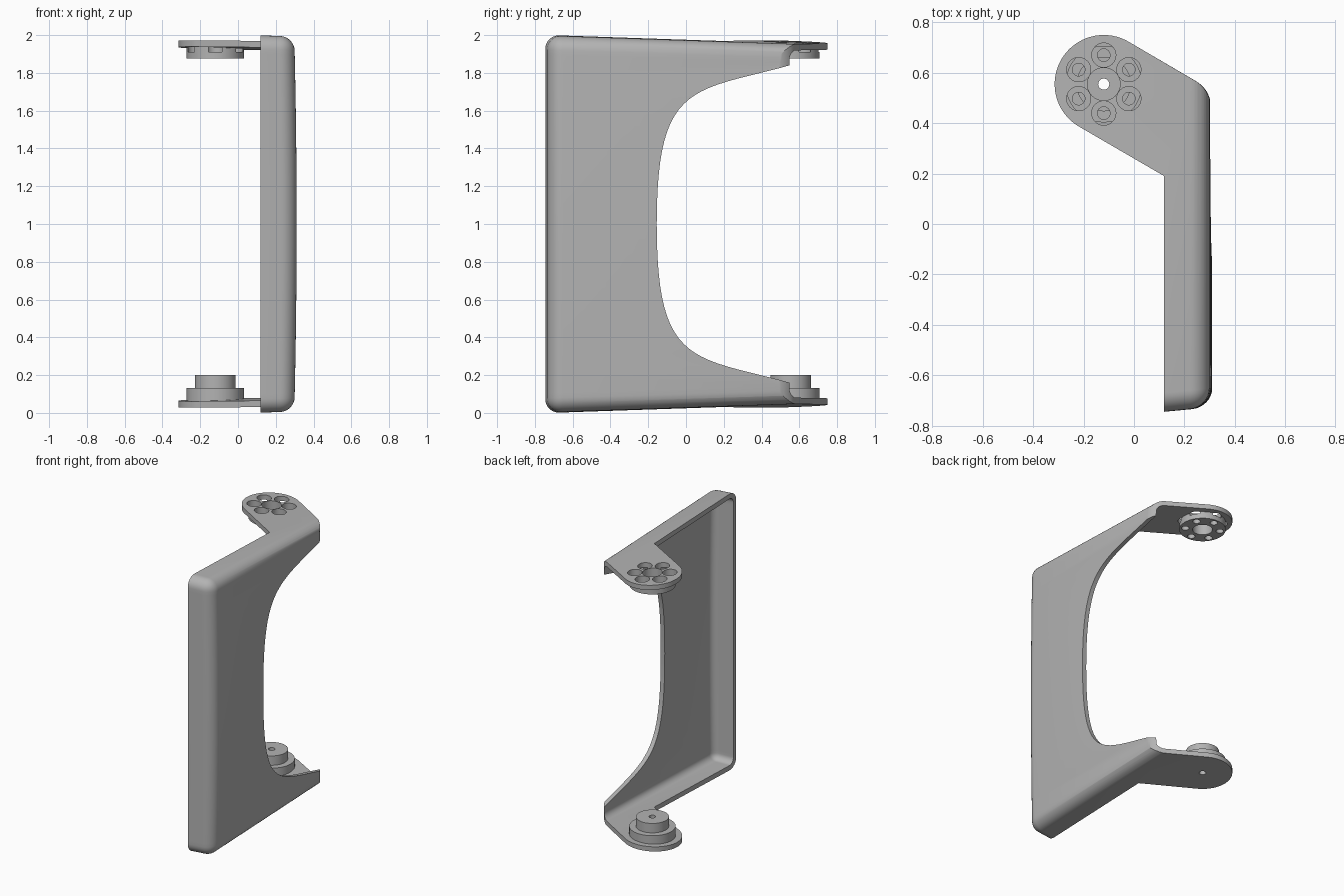
import bpy, bmesh
from math import sin, cos, pi, radians
from mathutils import Vector
from mathutils.geometry import interpolate_bezier

cube = bpy.data.objects.get("Cube")
if cube:
    bpy.data.objects.remove(cube, do_unlink=True)

grey = bpy.data.materials.new("satin_grey")
grey.use_nodes = True
colour = (0.45, 0.45, 0.45, 1)
grey.diffuse_color = colour
grey.node_tree.nodes["Principled BSDF"].inputs["Base Color"].default_value = colour

PIVOT = Vector((-0.12, 0.555, 0))


def make(name, bm):
    bmesh.ops.recalc_face_normals(bm, faces=bm.faces)
    mesh = bpy.data.meshes.new(name)
    bm.to_mesh(mesh)
    bm.free()
    obj = bpy.data.objects.new(name, mesh)
    bpy.context.collection.objects.link(obj)
    mesh.materials.append(grey)
    return obj


def rounded_box(name, lo, hi, radius):
    """Box with its outer and front edges rounded."""
    bm = bmesh.new()
    bmesh.ops.create_cube(bm, size=1)
    lo, hi = Vector(lo), Vector(hi)
    for v in bm.verts:
        v.co = Vector([lo[i] + (v.co[i] + 0.5) * (hi[i] - lo[i]) for i in range(3)])
    edges = []
    for e in bm.edges:
        a, b = e.verts[0].co, e.verts[1].co
        outer = a.x == b.x == hi.x and not a.y == b.y == hi.y
        front = a.y == b.y == lo.y and a.z == b.z
        if outer or front:
            edges.append(e)
    bmesh.ops.bevel(bm, geom=edges, offset=radius, segments=8, profile=0.5, affect='EDGES')
    return make(name, bm)


def prism(name, points, direction):
    bm = bmesh.new()
    face = bm.faces.new([bm.verts.new(p) for p in points])
    new = bmesh.ops.extrude_face_region(bm, geom=[face])["geom"]
    bmesh.ops.translate(bm, vec=direction,
                        verts=[g for g in new if isinstance(g, bmesh.types.BMVert)])
    return make(name, bm)


def cylinder(name, centre, radius, z0, z1, sides=48):
    ring = [(centre.x + radius * cos(2 * pi * i / sides),
             centre.y + radius * sin(2 * pi * i / sides), z0) for i in range(sides)]
    return prism(name, ring, (0, 0, z1 - z0))


def boolean(obj, tool, operation='DIFFERENCE', keep=False):
    mod = obj.modifiers.new("cut", 'BOOLEAN')
    mod.operation, mod.object, mod.solver = operation, tool, 'EXACT'
    bpy.context.view_layer.objects.active = obj
    bpy.ops.object.modifier_apply(modifier=mod.name)
    if not keep:
        bpy.data.objects.remove(tool, do_unlink=True)


def taper(x, y):
    """Relative height: falls towards the back and the outer side."""
    return 1 - 0.034 * (y + 0.72) - 0.03 * (x - 0.12)


def arc(cx, cy, radius, start, end, steps):
    return [(cx + radius * cos(radians(start + (end - start) * i / steps)),
             cy + radius * sin(radians(start + (end - start) * i / steps)))
            for i in range(steps + 1)]


# Hollow shell, open on the inner side and at the back
frame = rounded_box("bracket_frame", (-0.4, -0.745, 0), (0.298, 0.9, 2), 0.075)
cavity = rounded_box("cavity", (-0.5, -0.713, 0.035), (0.268, 1.0, 1.965), 0.045)
boolean(frame, cavity)

# Plan outline: straight side, rounded back corner and round-ended arm
plan = [(0.12, -0.9), (0.4, -0.9), (0.4, 0.3), (0.302, 0.4)]
plan += arc(0.182, 0.465, 0.12, 0, 60, 10)
plan += arc(PIVOT.x, PIVOT.y, 0.195, 60, 240, 36)
plan += [(0.12, 0.19)]
boolean(frame, prism("plan", [(x, y, -0.5) for x, y in plan], (0, 0, 3)), 'INTERSECT')

# Curved opening in the side plate
curve = interpolate_bezier(Vector((-0.155, 0)), Vector((-0.155, 0.75)),
                           Vector((0.03, 0.70)), Vector((0.55, 0.84)), 24)
half = [(p.x, p.y) for p in curve] + [(0.553, 0.862), (0.565, 0.88), (0.585, 0.89), (0.62, 0.915)]
half = [(y, h / taper(0.29, y)) for y, h in half] + [(1.2, 0.962)]
loop = half + [(y, -h) for y, h in reversed(half[1:])]
boolean(frame, prism("opening", [(-1, y, 1 + h) for y, h in loop], (2, 0, 0)))

# Slight bow of the side, draft of the front, and taper in height
bm = bmesh.new()
bm.from_mesh(frame.data)
for i in range(1, 20):
    bmesh.ops.bisect_plane(bm, geom=bm.verts[:] + bm.edges[:] + bm.faces[:],
                           plane_co=(0, 0, i * 0.1), plane_no=(0, 0, 1))
for v in bm.verts:
    x, y, z = v.co
    out = max(0, x - 0.12)
    v.co.x += 0.07 * out * (1 - (z - 1) ** 2)
    if y < -0.5:
        v.co.y += 0.1 * out
    v.co.z = 1 + (z - 1) * taper(x, y)
bm.to_mesh(frame.data)
bm.free()

# Upper hub and stepped lower pivot
upper_hub = cylinder("upper_hub", PIVOT, 0.152, 1.875, 1.94)
lower_pivot = cylinder("lower_pivot", PIVOT, 0.152, 0.06, 0.132)
boolean(lower_pivot, cylinder("pivot_step", PIVOT, 0.108, 0.1, 0.2), 'UNION')

# Centre bores
for part in (frame, upper_hub):
    boolean(part, cylinder("bore", PIVOT, 0.065, 1.8, 2.1))
for part in (frame, lower_pivot):
    boolean(part, cylinder("pin_hole", PIVOT, 0.022, -0.1, 0.4, 24))

# Ring of counterbored screw holes
for i in range(6):
    a = radians(30 + 60 * i)
    spot = PIVOT + 0.115 * Vector((cos(a), sin(a), 0))
    for part in (frame, upper_hub):
        boolean(part, cylinder("screw_hole", spot, 0.025, 1.8, 2.1, 24))
        boolean(part, cylinder("counterbore", spot, 0.048, 1.91, 2.1, 32))

# Smooth shading with sharp edges kept
for obj in (frame, upper_hub, lower_pivot):
    bpy.ops.object.select_all(action='DESELECT')
    obj.select_set(True)
    bpy.context.view_layer.objects.active = obj
    bpy.ops.object.shade_smooth_by_angle(angle=radians(30))
